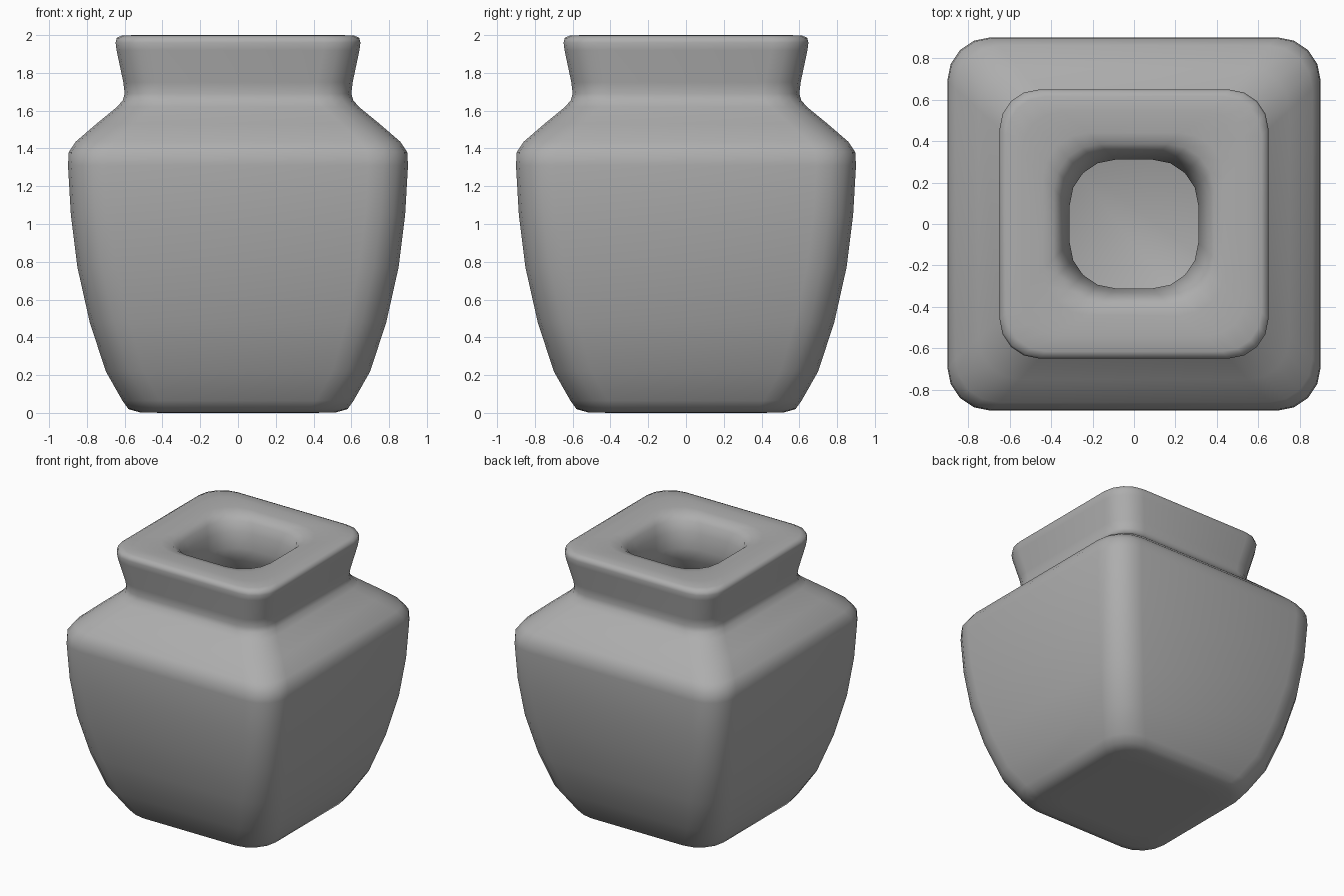
import bpy, bmesh, math

# (half width, z, corner radius): outside from base to lip, then down the thick inner wall
PROFILE = [
    (0.40, 0.00, 0.16), (0.52, 0.003, 0.18), (0.58, 0.02, 0.20), (0.612, 0.065, 0.20),
    (0.70, 0.22, 0.20), (0.785, 0.48, 0.21), (0.85, 0.77, 0.21), (0.885, 1.05, 0.21),
    (0.90, 1.31, 0.21), (0.896, 1.38, 0.21), (0.86, 1.435, 0.21),
    (0.75, 1.53, 0.20), (0.64, 1.62, 0.19), (0.61, 1.655, 0.19), (0.60, 1.69, 0.19),
    (0.607, 1.75, 0.19), (0.643, 1.92, 0.19), (0.648, 1.96, 0.19), (0.642, 1.985, 0.19),
    (0.615, 1.998, 0.19), (0.54, 2.00, 0.19),
    (0.44, 1.998, 0.22), (0.385, 1.985, 0.22), (0.352, 1.95, 0.22), (0.33, 1.88, 0.22),
    (0.31, 1.77, 0.22), (0.325, 1.67, 0.22), (0.45, 1.45, 0.22), (0.56, 1.28, 0.22),
    (0.59, 1.18, 0.22), (0.575, 0.90, 0.22), (0.52, 0.58, 0.22), (0.44, 0.36, 0.21),
    (0.36, 0.30, 0.17),
]
STEPS = 4


def rounded_square(bm, half, z, radius):
    ring = []
    for quarter in range(4):
        base = quarter * math.pi / 2
        c = (half - radius) * math.sqrt(2)
        cx, cy = c * math.cos(base + math.pi / 4), c * math.sin(base + math.pi / 4)
        for i in range(STEPS + 1):
            a = base + i / STEPS * math.pi / 2
            ring.append(bm.verts.new((cx + radius * math.cos(a), cy + radius * math.sin(a), z)))
    return ring


# Square vase lofted through the profile rings
bm = bmesh.new()
rings = [rounded_square(bm, *p) for p in PROFILE]
n = len(rings[0])
for low, high in zip(rings, rings[1:]):
    for i in range(n):
        j = (i + 1) % n
        bm.faces.new((low[i], low[j], high[j], high[i]))

# Underside and inner floor
bm.faces.new(rings[0][::-1])
bm.faces.new(rings[-1])
for f in bm.faces:
    f.smooth = True

mesh = bpy.data.meshes.new("square_vase")
bm.to_mesh(mesh)
bm.free()
vase = bpy.data.objects.new("square_vase", mesh)
bpy.context.collection.objects.link(vase)

# Dark grey clay
clay = bpy.data.materials.new("grey_clay")
clay.diffuse_color = (0.42, 0.42, 0.42, 1)
mesh.materials.append(clay)
